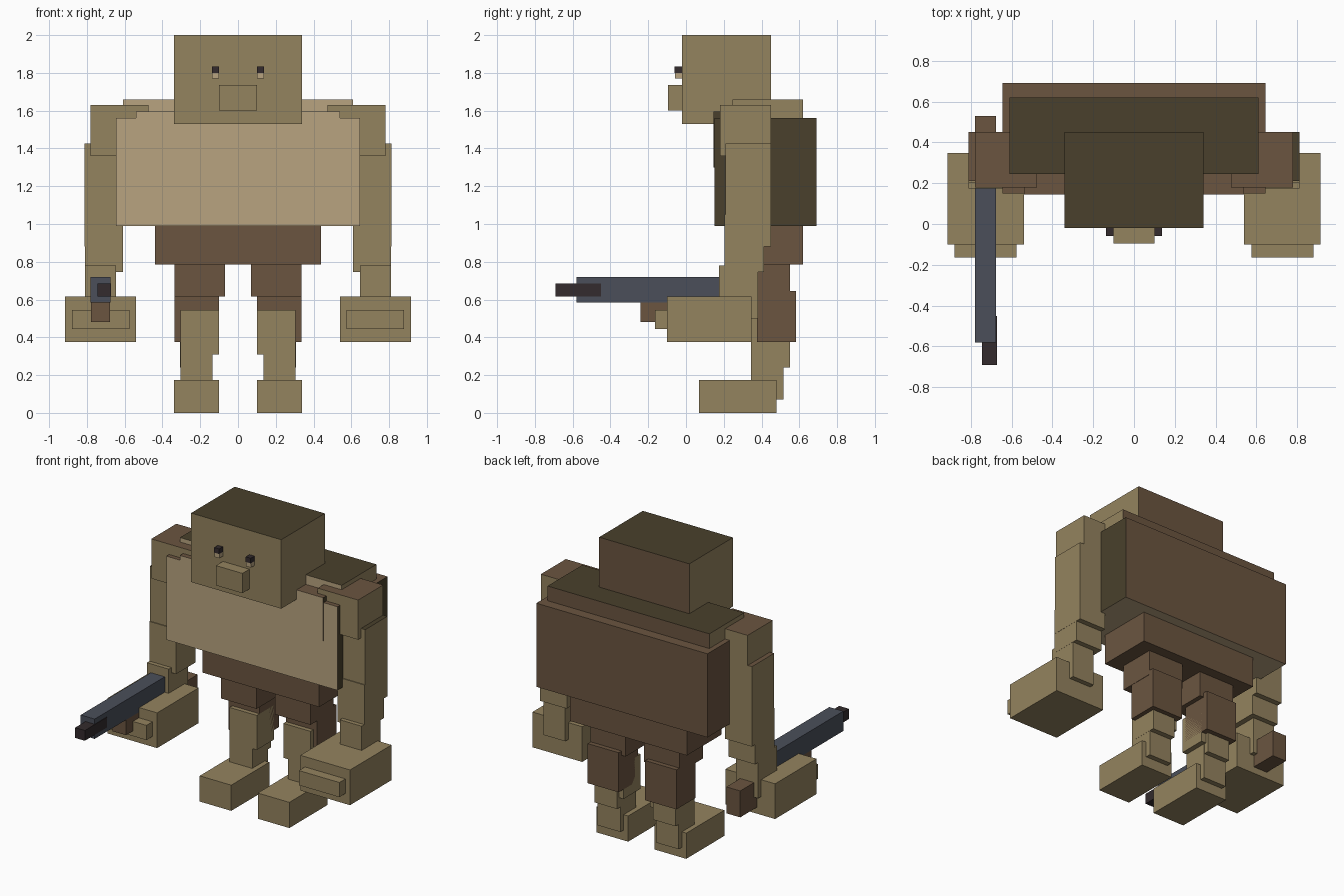
import bpy
import bmesh
from mathutils import Vector

default_cube = bpy.data.objects.get("Cube")
if default_cube:
    bpy.data.objects.remove(default_cube, do_unlink=True)


def make_material(name, red, green, blue):
    material = bpy.data.materials.new(name)
    material.use_nodes = True
    colour = (red, green, blue, 1)
    material.diffuse_color = colour
    shader = next(n for n in material.node_tree.nodes if n.type == "BSDF_PRINCIPLED")
    shader.inputs["Base Color"].default_value = colour
    return material


SKIN = make_material("tan skin", .296, .227, .114)
CREAM = make_material("pale chest", .485, .371, .216)
BROWN = make_material("brown fur", .147, .091, .051)
OLIVE = make_material("dark olive", .067, .051, .025)
STEEL = make_material("blue steel", .069, .078, .102)
BLACK = make_material("near black", .033, .024, .026)

DIRECTIONS = {
    "plus_x": Vector((1, 0, 0)), "minus_x": Vector((-1, 0, 0)),
    "back": Vector((0, 1, 0)), "front": Vector((0, -1, 0)),
    "top": Vector((0, 0, 1)), "bottom": Vector((0, 0, -1)),
}


def box(name, x_range, y_range, z_range, material, **face_materials):
    """Box between three ranges; single faces can take another material."""
    ranges = (x_range, y_range, z_range)
    bm = bmesh.new()
    bmesh.ops.create_cube(bm, size=1)
    for vert in bm.verts:
        vert.co = [(max(r) if c > 0 else min(r)) for c, r in zip(vert.co, ranges)]
    bm.normal_update()
    mesh = bpy.data.meshes.new(name)
    mesh.materials.append(material)
    for side, face_material in face_materials.items():
        mesh.materials.append(face_material)
        for face in bm.faces:
            if face.normal.dot(DIRECTIONS[side]) > .9:
                face.material_index = len(mesh.materials) - 1
    bm.to_mesh(mesh)
    bm.free()
    obj = bpy.data.objects.new(name, mesh)
    bpy.context.scene.collection.objects.link(obj)
    return obj


def pair(name, x_range, y_range, z_range, material, **face_materials):
    """The same box on the left (+x) and the right (-x)."""
    box("left_" + name, x_range, y_range, z_range, material, **face_materials)
    mirrored = [-x for x in x_range]
    box("right_" + name, mirrored, y_range, z_range, material, **face_materials)


def centred(half_width):
    return (-half_width, half_width)


# Head with nose and eyes
box("head", centred(.34), (-.02, .45), (1.53, 2), SKIN, top=OLIVE, back=BROWN)
box("nose", centred(.1), (-.095, 0), (1.6, 1.735), SKIN)
pair("pupil", (.1, .138), (-.06, 0), (1.8, 1.835), BLACK)
pair("lower_eye", (.1, .138), (-.058, 0), (1.77, 1.8), CREAM)

# Torso, inner shoulders and hips
box("torso", centred(.645), (.15, .69), (.99, 1.56), BROWN,
    front=CREAM, bottom=CREAM, plus_x=OLIVE)
box("upper_chest", centred(.54), (.145, .5), (1.3, 1.595), BROWN,
    front=CREAM, plus_x=OLIVE)
box("upper_back", centred(.61), (.245, .62), (1.3, 1.66), SKIN,
    front=CREAM, top=OLIVE, back=BROWN)
box("hips", centred(.44), (.245, .62), (.785, 1), BROWN)

# Arms and hands
pair("shoulder", (.475, .78), (.18, .45), (1.36, 1.63), SKIN, top=BROWN)
upper_arm = ((.21, .45), (.88, 1.425), SKIN)
box("left_upper_arm", (.61, .812), *upper_arm, top=OLIVE)
box("right_upper_arm", (-.812, -.61), *upper_arm, top=BROWN)
pair("forearm", (.609, .811), (.204, .414), (.745, 1.05), SKIN)
pair("wrist", (.645, .81), (.175, .38), (.5, .78), SKIN)
pair("hand", (.54, .915), (-.1, .347), (.375, .615), SKIN)
pair("fingers", (.575, .88), (-.165, -.05), (.445, .545), SKIN)

# Legs and feet
pair("thigh", (.07, .337), (.3, .55), (.615, .79), BROWN)
pair("trouser_leg", (.1, .335), (.375, .582), (.375, .645), BROWN)
pair("knee", (.1, .305), (.345, .53), (.31, .545), SKIN)
pair("calf", (.135, .306), (.38, .55), (.24, .45), SKIN)
pair("ankle", (.134, .305), (.345, .515), (.07, .35), SKIN)
pair("foot", (.1, .338), (.07, .48), (0, .175), SKIN)

# Long tool held in the right hand
box("barrel", (-.78, -.675), (-.58, .25), (.585, .72), STEEL)
box("muzzle", (-.745, -.672), (-.69, -.45), (.615, .685), BLACK)
box("wooden_grip", (-.778, -.677), (-.24, .05), (.48, .6), BROWN)
box("wooden_stock", (-.78, -.675), (.2, .53), (.42, .6), BROWN)
